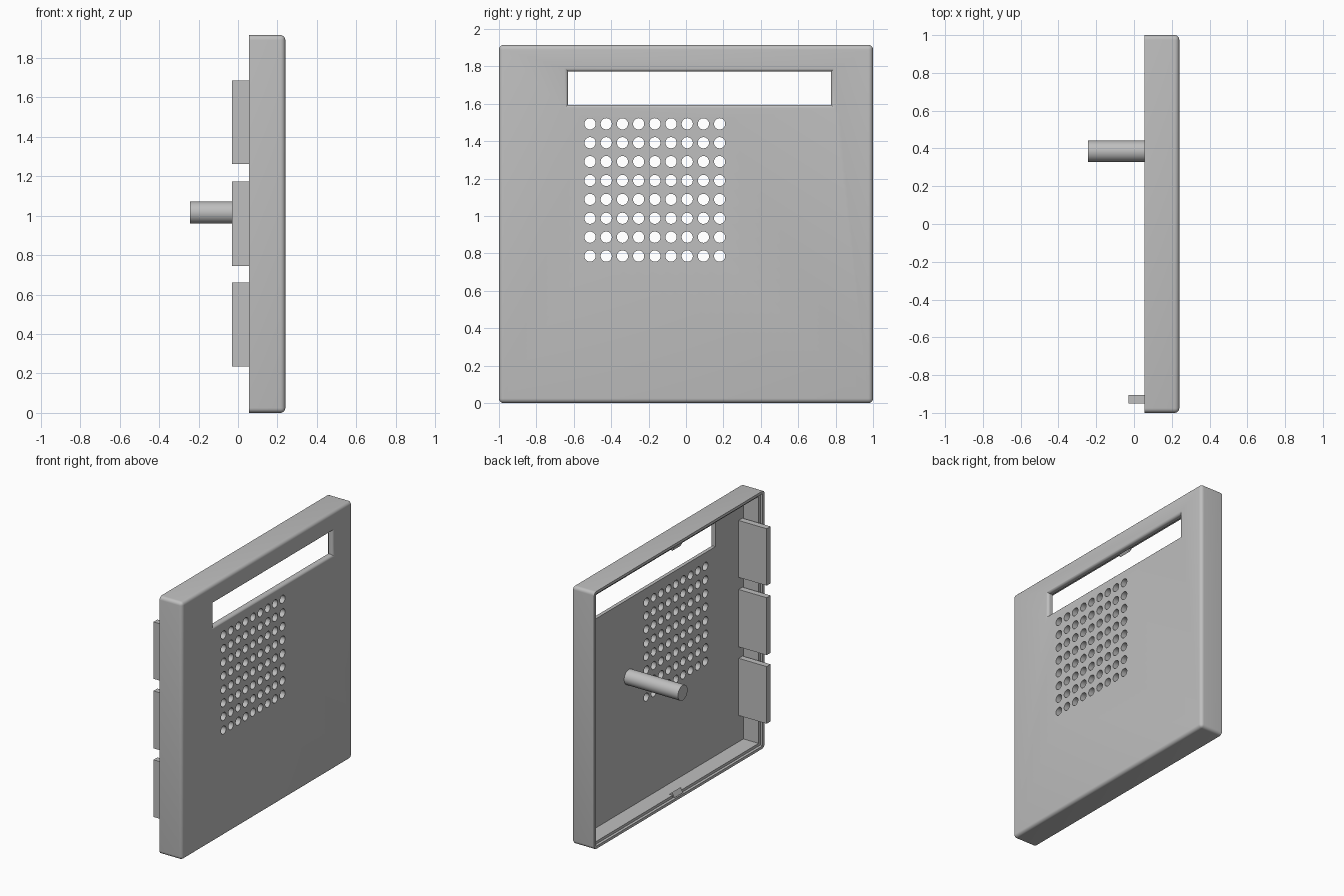
import bpy, bmesh, math
from mathutils import Matrix, Vector

cube = bpy.data.objects.get("Cube")
if cube:
    bpy.data.objects.remove(cube, do_unlink=True)

grey = bpy.data.materials.new("plain grey")
grey.use_nodes = True
GREY = (0.52, 0.52, 0.52, 1)
grey.diffuse_color = GREY
grey.node_tree.nodes["Principled BSDF"].inputs["Base Color"].default_value = GREY

RIM, INNER, FACE = 0.055, 0.20, 0.24    # x of open rim, inside of plate, outer face
HEIGHT, WALL, LIP = 1.915, 0.04, 0.02


def finish(name, bm, smooth=True):
    bmesh.ops.recalc_face_normals(bm, faces=bm.faces[:])
    mesh = bpy.data.meshes.new(name)
    bm.to_mesh(mesh)
    bm.free()
    mesh.materials.append(grey)
    obj = bpy.data.objects.new(name, mesh)
    bpy.context.collection.objects.link(obj)
    if smooth:
        shade(obj)
    return obj


def activate(obj):
    bpy.ops.object.select_all(action='DESELECT')
    obj.select_set(True)
    bpy.context.view_layer.objects.active = obj


def shade(obj):
    activate(obj)
    bpy.ops.object.shade_smooth_by_angle(angle=math.radians(30))


def add_box(bm, low, high):
    low, high = Vector(low), Vector(high)
    size = Matrix.Diagonal((*(high - low), 1))
    bmesh.ops.create_cube(bm, size=1, matrix=Matrix.Translation((low + high) / 2) @ size)


def add_rod(bm, x0, x1, y, z, radius, sides):
    place = Matrix.Translation(((x0 + x1) / 2, y, z)) @ Matrix.Rotation(math.pi / 2, 4, 'Y')
    bmesh.ops.create_cone(bm, cap_ends=True, segments=sides, radius1=radius,
                          radius2=radius, depth=x1 - x0, matrix=place)


def cut(target, name, bm):
    cutter = finish(name, bm, smooth=False)
    cutter.hide_render = True
    mod = target.modifiers.new(name, 'BOOLEAN')
    mod.operation = 'DIFFERENCE'
    mod.solver = 'EXACT'
    mod.object = cutter
    activate(target)
    bpy.ops.object.modifier_apply(modifier=mod.name)
    bpy.data.objects.remove(cutter, do_unlink=True)


# Shell with every edge rounded except the open rim
bm = bmesh.new()
add_box(bm, (RIM, -1, 0), (FACE, 1, HEIGHT))
soft = [e for e in bm.edges if any(v.co.x > FACE - 0.01 for v in e.verts)]
soft += [e for e in bm.edges if e not in soft and abs(e.verts[0].co.x - e.verts[1].co.x) > 0.1]
bmesh.ops.bevel(bm, geom=soft, offset=0.025, segments=5, profile=0.5, affect='EDGES')
shell = finish("shell", bm, smooth=False)

# Hollow inside and the stepped lip around the rim
for name, inset, depth in (("cavity", WALL, INNER), ("lip_step", LIP, RIM + 0.02)):
    bm = bmesh.new()
    add_box(bm, (0, inset - 1, inset), (depth, 1 - inset, HEIGHT - inset))
    cut(shell, name, bm)

# Window opening, flared outward in a rounded edge
bm = bmesh.new()
radius = 0.02
steps = [(INNER - 0.02, 0)]
for i in range(6):
    a = math.radians(90) * i / 5
    steps.append((FACE - radius + radius * math.sin(a), radius * (1 - math.cos(a))))
steps.append((FACE + 0.02, radius))
rings = []
for x, grow in steps:
    y0, y1, z0, z1 = -0.63 - grow, 0.775 + grow, 1.595 - grow, 1.772 + grow
    rings.append([bm.verts.new((x, y, z)) for y, z in ((y0, z0), (y1, z0), (y1, z1), (y0, z1))])
for a, b in zip(rings, rings[1:]):
    for i in range(4):
        j = (i + 1) % 4
        bm.faces.new((a[i], a[j], b[j], b[i]))
bm.faces.new(rings[0])
bm.faces.new(rings[-1])
cut(shell, "window_cutter", bm)

# Grid of round vent holes
bm = bmesh.new()
for col in range(9):
    for row in range(8):
        add_rod(bm, INNER - 0.02, FACE + 0.02, -0.513 + 0.0866 * col, 0.786 + 0.101 * row, 0.03, 24)
cut(shell, "vent_cutter", bm)
shade(shell)

# Three flat tabs along one side
for i, (z0, z1) in enumerate(((0.235, 0.66), (0.745, 1.172), (1.262, 1.685))):
    bm = bmesh.new()
    add_box(bm, (-0.03, -0.95, z0), (INNER + 0.005, -0.905, z1))
    finish(f"side_tab_{i + 1}", bm)

# Round pin standing on the inside of the plate
bm = bmesh.new()
add_rod(bm, -0.243, INNER + 0.005, 0.385, 1.015, 0.056, 48)
finish("pin", bm)

# Small wedge catches at the middle of the top and bottom walls
for name, base, way in (("bottom_catch", WALL, 1), ("top_catch", HEIGHT - WALL, -1)):
    bm = bmesh.new()
    profile = ((RIM + 0.005, -0.015), (RIM + 0.025, 0.02), (RIM + 0.05, -0.005))
    face = bm.faces.new([bm.verts.new((x, -0.05, base + way * h)) for x, h in profile])
    out = bmesh.ops.extrude_face_region(bm, geom=[face])
    moved = [v for v in out["geom"] if isinstance(v, bmesh.types.BMVert)]
    bmesh.ops.translate(bm, verts=moved, vec=(0, 0.1, 0))
    finish(name, bm)
